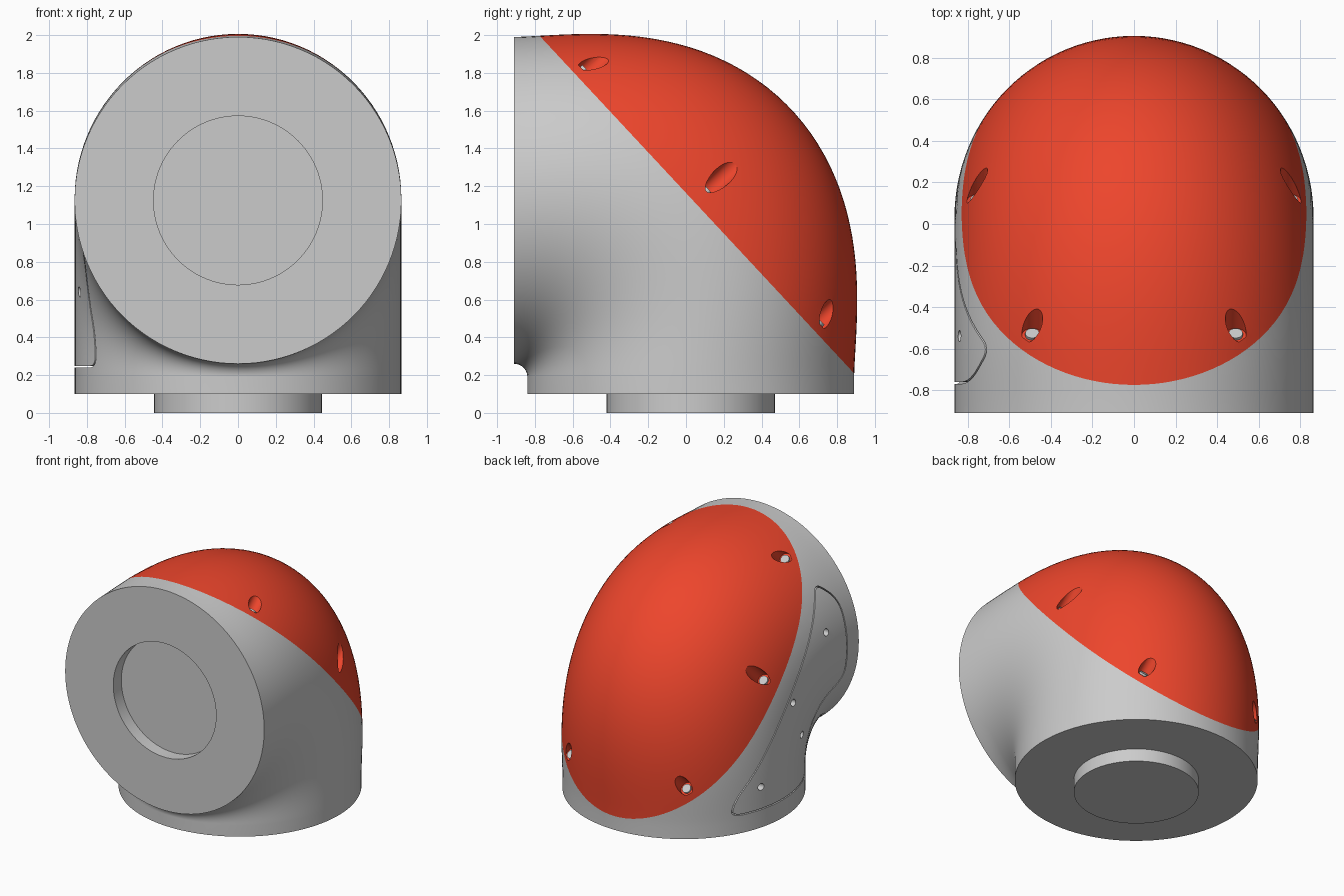
import bpy, bmesh, math
from mathutils import Vector, Matrix

if "Cube" in bpy.data.objects:
    bpy.data.objects.remove(bpy.data.objects["Cube"])

PY, PZ = -0.91, 0.19          # pivot of the bend
RW, RI = 0.865, 0.07          # half width, inner bend radius
N = Vector((0, 1.76, 1.64)).normalized()   # cap split plane
ORIGIN = Vector((0, -0.76, 1.98))
SEG = 112


def new_object(name, bm):
    bmesh.ops.recalc_face_normals(bm, faces=bm.faces[:])
    me = bpy.data.meshes.new(name)
    bm.to_mesh(me)
    bm.free()
    ob = bpy.data.objects.new(name, me)
    bpy.context.collection.objects.link(ob)
    return ob


def activate(ob):
    bpy.ops.object.select_all(action='DESELECT')
    ob.select_set(True)
    bpy.context.view_layer.objects.active = ob


def cylinder(name, base, axis, r, h, seg=32):
    bm = bmesh.new()
    axis = Vector(axis).normalized()
    rot = axis.to_track_quat('Z', 'Y').to_matrix().to_4x4()
    m = Matrix.Translation(Vector(base) + axis * h / 2) @ rot
    bmesh.ops.create_cone(bm, cap_ends=True, segments=seg, radius1=r,
                          radius2=r, depth=h, matrix=m)
    return new_object(name, bm)


def cut(ob, cutter):
    cutter.hide_render = True
    activate(ob)
    mod = ob.modifiers.new("cut", 'BOOLEAN')
    mod.operation = 'DIFFERENCE'
    mod.solver = 'EXACT'
    mod.object = cutter
    bpy.ops.object.modifier_apply(modifier=mod.name)
    bpy.data.objects.remove(cutter)


def elbow_half(name, keep_cap):
    """Elliptical sections swept through 90 degrees, split by the slanted plane."""
    bm = bmesh.new()
    rings = []
    steps = 48
    for i in range(-1, steps + 1):
        t = max(i, 0) / steps * math.pi / 2
        ro = 1.8 + 0.24 * max(math.sin(2 * t), 0) ** 1.6
        c, s = (ro + RI) / 2, (ro - RI) / 2
        ring = []
        for k in range(SEG):
            a = 2 * math.pi * k / SEG
            r = c + s * math.cos(a)
            z = PZ + r * math.sin(t) if i >= 0 else 0.1
            ring.append(bm.verts.new((RW * math.sin(a), PY + r * math.cos(t), z)))
        rings.append(ring)
    for a, b in zip(rings, rings[1:]):
        for k in range(SEG):
            j = (k + 1) % SEG
            bm.faces.new((a[k], a[j], b[j], b[k]))
    bm.faces.new(rings[0])
    bm.faces.new(rings[-1])
    geom = bm.verts[:] + bm.edges[:] + bm.faces[:]
    bmesh.ops.bisect_plane(bm, geom=geom, dist=1e-5, plane_co=ORIGIN, plane_no=N,
                           clear_inner=keep_cap, clear_outer=not keep_cap)
    rim = [e for e in bm.edges if e.is_boundary]
    bmesh.ops.edgenet_fill(bm, edges=rim)
    return new_object(name, bm)


housing = elbow_half("elbow_housing", False)
cap = elbow_half("dome_cap", True)

# Round socket in the front face and matching spigot underneath
cut(housing, cylinder("socket_cutter", (0, -1.0, 1.125), (0, 1, 0), 0.447, 0.19, 96))
spigot = cylinder("base_spigot", (0, 0.025, 0), (0, 0, 1), 0.445, 0.1, 96)

# Access panel outline: (y, z) corners with rounding radii
panel = [(0.50, 0.24, .10), (-0.40, 0.24, .06), (-0.40, 0.60, .12),
         (-0.52, 0.78, .12), (-0.77, 0.88, .10), (-0.77, 1.50, .12),
         (-0.60, 1.66, .08), (0.46, 0.38, .06)]


def rounded(corners):
    pts = []
    n = len(corners)
    for i, (y, z, r) in enumerate(corners):
        p = Vector((y, z))
        a = Vector(corners[i - 1][:2]) - p
        b = Vector(corners[(i + 1) % n][:2]) - p
        a = p + a.normalized() * min(r, a.length * .45)
        b = p + b.normalized() * min(r, b.length * .45)
        for k in range(7):
            t = k / 6
            pts.append(a * (1 - t) ** 2 + p * 2 * t * (1 - t) + b * t * t)
    return pts


outer = rounded(panel)
count = len(outer)
inner = []
for i, p in enumerate(outer):
    d = (outer[(i + 1) % count] - outer[i - 1]).normalized()
    inner.append(p + Vector((d.y, -d.x)) * 0.009)   # corners run clockwise
bm = bmesh.new()
loops = [[bm.verts.new((x, p.x, p.y)) for p in pts]
         for x, pts in ((-1, outer), (-1, inner), (-0.68, inner), (-0.68, outer))]
for a, b in zip(loops, loops[1:] + loops[:1]):
    for k in range(count):
        j = (k + 1) % count
        bm.faces.new((a[k], a[j], b[j], b[k]))
cut(housing, new_object("groove_cutter", bm))

# Panel screw holes
for y, z in ((-0.54, 1.33), (-0.10, 0.95), (-0.24, 0.64), (0.26, 0.42)):
    cut(housing, cylinder("hole_cutter", (-1, y, z), (1, 0, 0), 0.027, 0.22, 24))

# Slanted screw pockets in the cap with screw heads at the bottom
for sx in (-1, 1):
    for x, y, z, bottom in ((0.49, -0.49, 1.85, .045), (0.755, 0.19, 1.25, .085),
                            (0.50, 0.74, 0.52, .045)):
        p = Vector((sx * x, y, z))
        p -= N * ((p - ORIGIN).dot(N) - bottom)
        cut(cap, cylinder("pocket_cutter", p, N, 0.05, 0.7))
        cylinder("cap_screw", p - N * .005, N, 0.034, 0.02, 24)

# Red finish on the cap
red = bpy.data.materials.new("red")
red.diffuse_color = (0.85, 0.06, 0.025, 1)
red.use_nodes = True
red.node_tree.nodes["Principled BSDF"].inputs["Base Color"].default_value = red.diffuse_color
cap.data.materials.clear()
cap.data.materials.append(red)
for f in cap.data.polygons:
    f.material_index = 0

for ob in list(bpy.context.scene.objects):
    activate(ob)
    bpy.ops.object.shade_smooth_by_angle(angle=math.radians(30))
